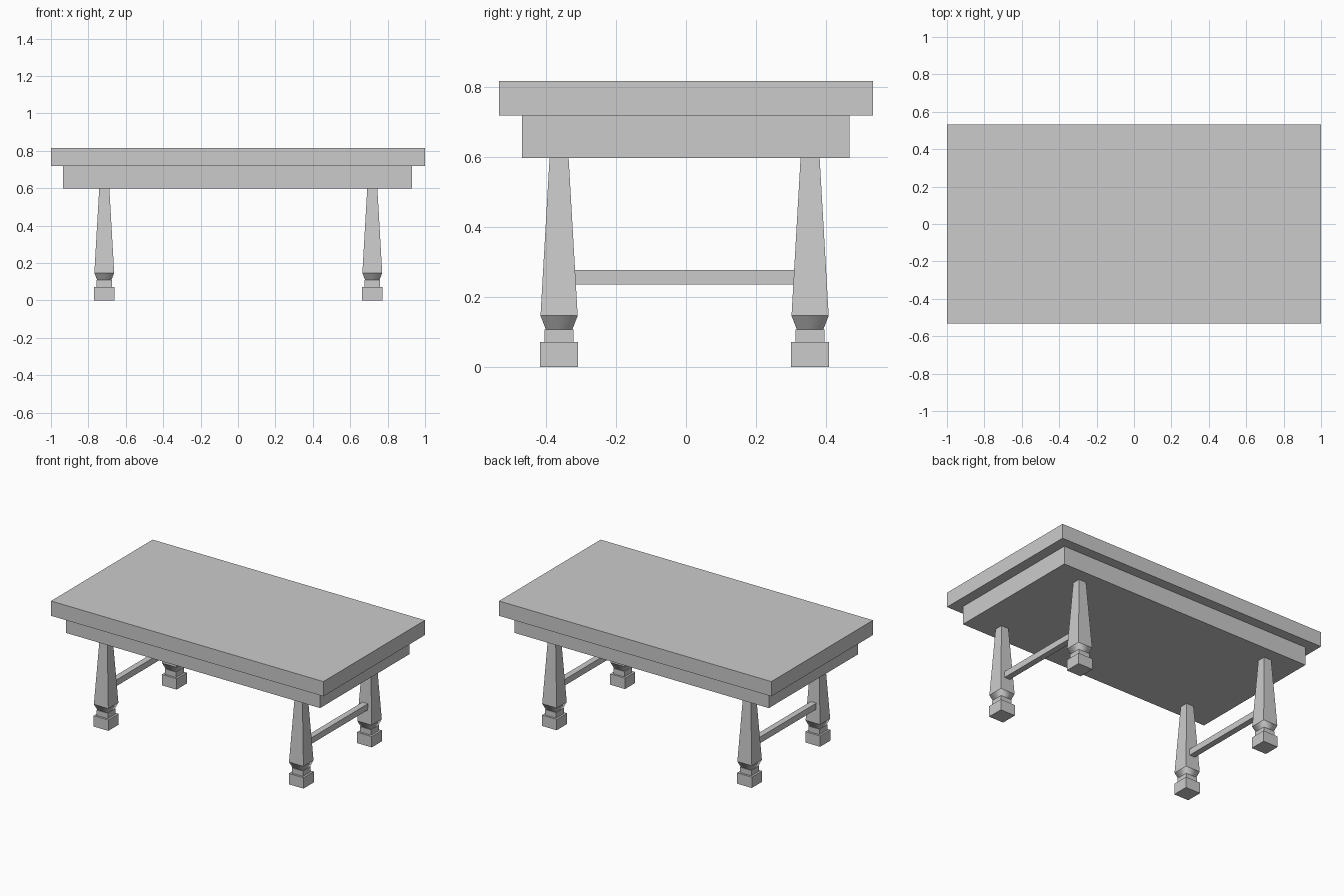
import bpy, bmesh

cube = bpy.data.objects.get("Cube")
if cube:
    bpy.data.objects.remove(cube)

# Single plain grey finish
grey = bpy.data.materials.new("plain_grey")
grey.use_nodes = True
COLOUR = (0.6, 0.6, 0.6, 1)
grey.diffuse_color = COLOUR
grey.node_tree.nodes["Principled BSDF"].inputs["Base Color"].default_value = COLOUR


def finish(name, bm, location):
    bmesh.ops.recalc_face_normals(bm, faces=bm.faces)
    mesh = bpy.data.meshes.new(name)
    bm.to_mesh(mesh)
    bm.free()
    mesh.materials.append(grey)
    obj = bpy.data.objects.new(name, mesh)
    obj.location = location
    bpy.context.collection.objects.link(obj)
    return obj


def box(name, size, location):
    bm = bmesh.new()
    bmesh.ops.create_cube(bm, size=1)
    bmesh.ops.scale(bm, vec=size, verts=bm.verts)
    return finish(name, bm, location)


def square_turning(name, profile, location, smooth_step):
    """Stack square rings given as (half width, height) and skin them."""
    bm = bmesh.new()
    corners = ((-1, -1), (1, -1), (1, 1), (-1, 1))
    rings = [[bm.verts.new((x * w, y * w, z)) for x, y in corners] for w, z in profile]
    for step, (low, high) in enumerate(zip(rings, rings[1:])):
        for i in range(4):
            j = (i + 1) % 4
            face = bm.faces.new((low[i], low[j], high[j], high[i]))
            face.smooth = step == smooth_step
    bm.faces.new(rings[0])
    bm.faces.new(rings[-1])
    return finish(name, bm, location)


# Top slab and the apron below it
box("table_top", (2.0, 1.066, 0.098), (0, 0, 0.767))
box("apron", (1.866, 0.935, 0.121), (-0.002, -0.001, 0.6575))

# Leg profile: foot block, neck, flared collar, tapering shaft
LEG = [(0.054, 0), (0.054, 0.072), (0.041, 0.072), (0.041, 0.108),
       (0.038, 0.108), (0.053, 0.147), (0.027, 0.6)]
FRONT_Y, BACK_Y = -0.362, 0.354

for side, x in (("left", 0.718), ("right", -0.715)):
    for end, y in (("front", FRONT_Y), ("back", BACK_Y)):
        square_turning(f"{end}_{side}_leg", LEG, (x, y, 0), smooth_step=4)
    # Stretcher rail joining the two legs of this side
    box(f"{side}_stretcher", (0.04, BACK_Y - FRONT_Y, 0.041),
        (x, (FRONT_Y + BACK_Y) / 2, 0.257))
